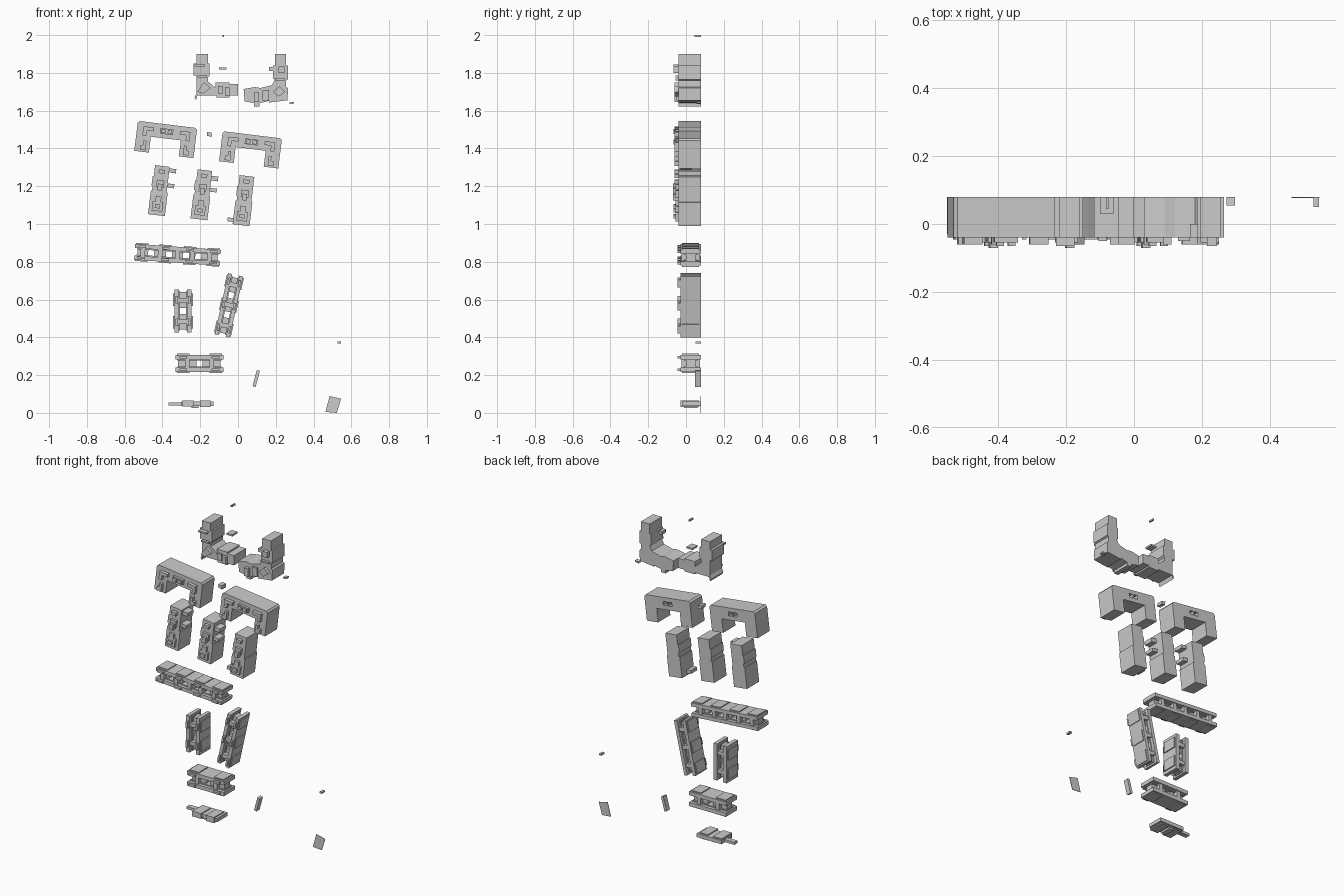
import bpy, math

grey = bpy.data.materials.new("stone grey")
grey.diffuse_color = (0.6, 0.6, 0.6, 1)
BACK, FRONT = 0.08, -0.04


def rect(u0, u1, v0, v1):
    return [(u0, v0), (u1, v0), (u1, v1), (u0, v1)]


def build(name, solids, at=(0, 0), tilt=0):
    """Each solid is (outline, front y, back y), outline in the tilted x-z plane."""
    c, s = math.cos(math.radians(tilt)), math.sin(math.radians(tilt))
    verts, faces = [], []
    for pts, y0, y1 in solids:
        area = sum(a[0] * b[1] - b[0] * a[1] for a, b in zip(pts, pts[1:] + pts[:1]))
        if area < 0:
            pts = pts[::-1]
        n, k = len(pts), len(verts)
        for y in (y0, y1):
            verts += [(at[0] + u * c - v * s, y, at[1] + u * s + v * c) for u, v in pts]
        faces.append(list(range(k, k + n)))
        faces.append(list(range(k + 2 * n - 1, k + n - 1, -1)))
        for i in range(n):
            j = (i + 1) % n
            faces.append([k + j, k + i, k + n + i, k + n + j])
    mesh = bpy.data.meshes.new(name)
    mesh.from_pydata(verts, [], faces)
    mesh.materials.append(grey)
    ob = bpy.data.objects.new(name, mesh)
    bpy.context.collection.objects.link(ob)
    return ob


# Corner buildings: tower plus low wing
left = [(-.22, 1.90), (-.16, 1.90), (-.16, 1.85), (-.15, 1.85), (-.15, 1.785),
        (-.16, 1.775), (-.16, 1.755), (-.135, 1.735), (-.118, 1.72), (-.118, 1.75),
        (-.045, 1.75), (-.045, 1.74), (0, 1.74), (0, 1.68), (-.045, 1.68),
        (-.045, 1.67), (-.115, 1.67), (-.115, 1.68), (-.215, 1.68), (-.222, 1.655),
        (-.23, 1.67), (-.22, 1.69), (-.22, 1.785), (-.235, 1.785), (-.235, 1.85), (-.22, 1.85)]
build("left_corner_building", [
    (left, FRONT, BACK),
    (rect(-.23, -.175, 1.835, 1.845), -.065, FRONT),
    (rect(-.215, -.165, 1.775, 1.785), -.055, FRONT),
    ([(-.215, 1.70), (-.185, 1.69), (-.145, 1.72), (-.18, 1.75)], -.06, FRONT),
    (rect(-.105, -.08, 1.69, 1.73), -.05, FRONT),
    (rect(-.07, -.045, 1.68, 1.725), -.06, FRONT)])
right = [(.195, 1.90), (.255, 1.90), (.255, 1.84), (.265, 1.84), (.265, 1.765), (.255, 1.76),
         (.255, 1.725), (.265, 1.72), (.262, 1.655), (.165, 1.643), (.165, 1.652),
         (.115, 1.64), (.115, 1.622), (.085, 1.622), (.085, 1.64), (.035, 1.65),
         (.03, 1.715), (.09, 1.725), (.12, 1.72), (.18, 1.735), (.195, 1.765),
         (.185, 1.77), (.185, 1.84), (.195, 1.84)]
build("right_corner_building", [
    (right, FRONT, BACK),
    (rect(.215, .245, 1.80, 1.835), -.065, FRONT),
    (rect(.165, .185, 1.81, 1.83), -.04, .0),
    (rect(.195, .25, 1.76, 1.77), -.055, FRONT),
    ([(.185, 1.70), (.215, 1.675), (.25, 1.70), (.22, 1.73)], -.06, FRONT),
    (rect(.085, .11, 1.645, 1.695), -.06, FRONT),
    (rect(.13, .165, 1.655, 1.71), -.05, FRONT)])

# U-shaped buildings
U = [(-.158, -.16), (-.158, -.01), (-.148, 0), (.148, 0), (.158, -.01), (.158, -.16),
     (.08, -.16), (.08, -.075), (-.08, -.075), (-.08, -.16)]
for name, at in (("left_u_building", (-.373, 1.527)), ("right_u_building", (.076, 1.472))):
    trim = [(U, FRONT, BACK)]
    for s in (-1, 1):
        trim += [(rect(s * .125, s * .07, -.045, -.025), -.06, FRONT),
                 (rect(s * .125, s * .105, -.075, -.045), -.06, FRONT),
                 (rect(s * .13, s * .10, -.15, -.125), -.06, FRONT),
                 (rect(s * .115, s * .10, -.125, -.10), -.06, FRONT),
                 (rect(s * .028, s * .006, -.048, -.028), -.065, FRONT)]
    trim.append((rect(-.035, .035, -.053, -.023), -.055, FRONT))
    ob = build(name, trim, at, -7)
    # Shallow slots in the back wall
    slots = build("slot_cutter", [(rect(-.03, -.004, -.05, -.025), .05, .1),
                                  (rect(.004, .03, -.05, -.025), .05, .1)], at, -7)
    slots.hide_render = True
    slots.hide_viewport = True
    cut = ob.modifiers.new("slots", 'BOOLEAN')
    cut.object, cut.operation, cut.solver = slots, 'DIFFERENCE', 'EXACT'
    cut.use_self = True

# Stepped block buildings
nubs = {"left_block": [(.04, .075, -.03, -.008), (.04, .075, -.11, -.088)],
        "middle_block": [(.036, .075, -.05, -.025), (.036, .075, -.11, -.09)],
        "right_block": [(-.075, -.03, -.25, -.23)]}
for (name, extra), at in zip(nubs.items(), ((-.40, 1.307), (-.175, 1.285), (.048, 1.254))):
    parts = [(rect(-.039, .039, -.14, 0), FRONT, BACK),
             (rect(-.045, .039, -.11, -.06), FRONT, BACK),
             (rect(-.045, .045, -.262, -.135), FRONT, BACK),
             (rect(-.016, .016, -.04, -.02), -.06, FRONT),
             (rect(-.02, .02, -.115, -.075), -.055, FRONT),
             (rect(-.012, .012, -.13, -.095), -.07, FRONT),
             (rect(-.028, .028, -.24, -.19), -.055, FRONT),
             (rect(-.015, .015, -.19, -.16), -.055, FRONT),
             (rect(-.014, .014, -.225, -.205), -.065, FRONT)]
    parts += [(rect(*r), -.03, .03) for r in extra]
    build(name, parts, at, -7)


# Double-rail buildings with open courts in the middle
def railed(name, at, tilt, length, width, holes, bumps):
    L, W, h = length / 2, width / 2, .016
    parts = []
    for s in (-1, 1):
        parts += [(rect(-L, L, s * W * .42, s * W * .88), -.03, BACK),
                  (rect(-L + .01, L - .01, s * W * .3, s * W * .55), -.01, .06)]
        for u in bumps:
            parts.append((rect(u - .033, u + .033, s * W * .7, s * W), -.02, .07))
            parts.append((rect(u - .02, u + .02, s * W * .5, s * W * .75), -.045, BACK))
    edges = [-L + .015] + [e for u in holes for e in (u - h, u + h)] + [L - .015]
    for a, b in zip(edges[::2], edges[1::2]):
        parts.append((rect(a, b, -W * .45, W * .45), .0, .05))
        m = (a + b) / 2
        parts.append((rect(m - .012, m + .012, -W * .45, W * .45), -.025, .075))
    build(name, parts, at, tilt)


railed("long_row", (-.32, .837), -4, .455, .096, (-.14, -.045, .045, .11),
       (-.19, -.065, .065, .19))
railed("short_upright_row", (-.291, .54), 90, .228, .104, (0,), (-.06, .06))
railed("leaning_row", (-.048, .569), 77.5, .331, .092, (-.05, .055), (-.125, 0, .125))
railed("lower_row", (-.204, .262), 0, .255, .104, (0,), (-.085, .085))

# Lowest building with a thin arm
build("lowest_building", [
    (rect(-.368, -.29, .04, .056), .02, .05),
    (rect(-.30, -.13, .037, .06), -.02, BACK),
    (rect(-.295, -.235, .033, .066), -.03, .07),
    (rect(-.20, -.145, .03, .066), -.03, .07),
    (rect(-.245, -.21, .025, .05), -.01, .06)])

# Loose small pieces
build("top_chip", [(rect(-.083, -.073, 1.99, 2.0), .045, BACK)])
build("upper_chip", [(rect(-.10, -.06, 1.817, 1.828), .03, BACK)])
build("side_chip", [([(.272, 1.634), (.297, 1.638), (.297, 1.647), (.272, 1.643)], .055, BACK)])
build("middle_chip", [([(-.163, 1.466), (-.138, 1.462), (-.14, 1.484), (-.165, 1.487)], .04, BACK)])
build("leaning_post", [([(.077, .142), (.093, .137), (.116, .222), (.10, .227)], .048, BACK)])
build("far_chip", [(rect(.528, .544, .367, .377), .05, BACK)])
build("flat_slab", [([(.463, .005), (.523, 0), (.546, .075), (.485, .089)], .077, BACK)])
